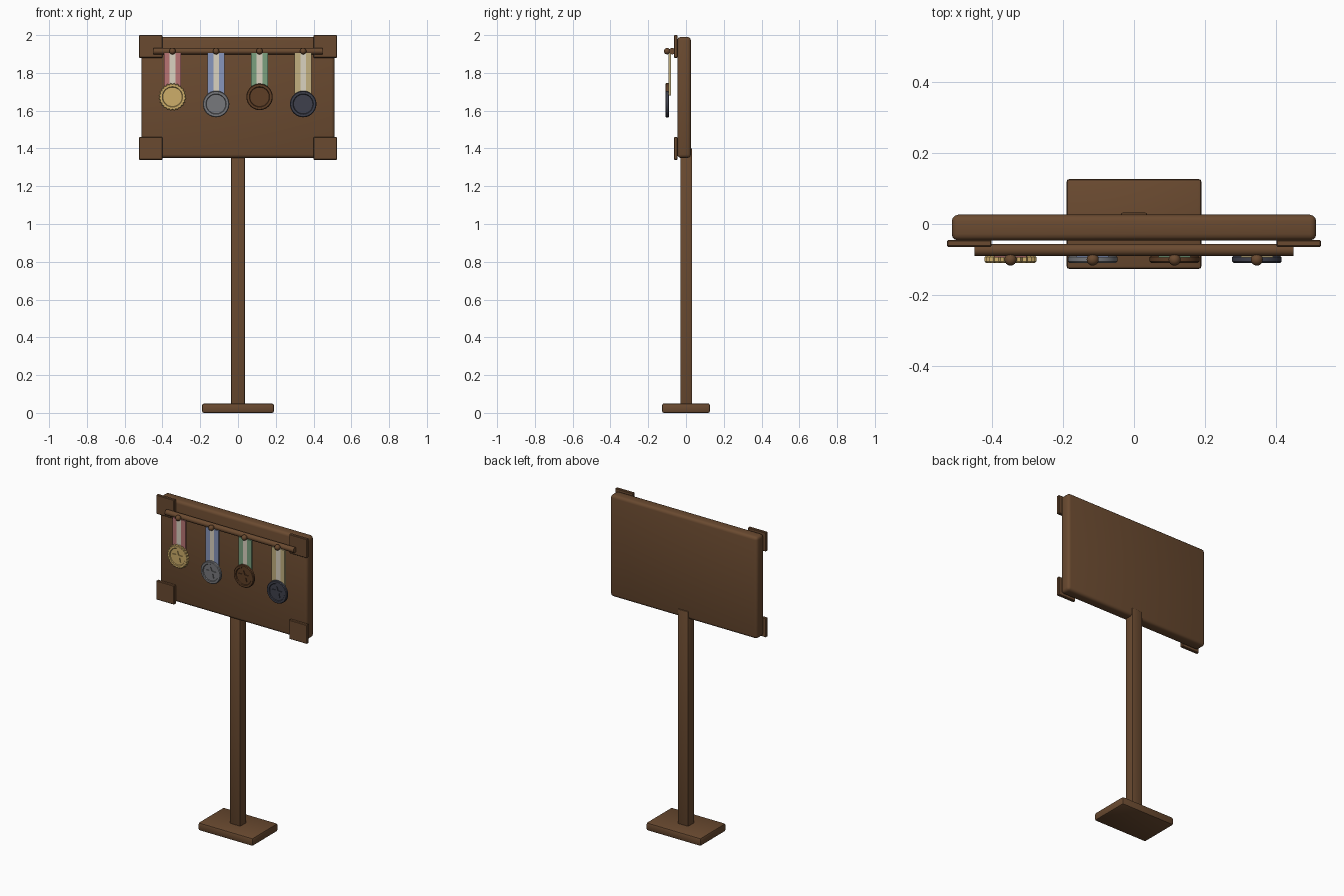
import bpy, bmesh, math
from mathutils import Matrix

if "Cube" in bpy.data.objects:
    bpy.data.objects.remove(bpy.data.objects["Cube"], do_unlink=True)


def material(name, hex_code):
    rgb = [int(hex_code[i:i + 2], 16) / 255 for i in (0, 2, 4)]
    col = [c / 12.92 if c < 0.04 else ((c + 0.055) / 1.055) ** 2.4 for c in rgb] + [1]
    m = bpy.data.materials.new(name)
    m.use_nodes = True
    m.diffuse_color = col
    bsdf = m.node_tree.nodes["Principled BSDF"]
    bsdf.inputs["Base Color"].default_value = col
    bsdf.inputs["Roughness"].default_value = 0.7
    return m


wood = material("brown wood", "6A4A30")
cream = material("cream ribbon", "DAD2C0")


def finish(bm, name, mats, smooth=True):
    bmesh.ops.recalc_face_normals(bm, faces=bm.faces)
    me = bpy.data.meshes.new(name)
    bm.to_mesh(me)
    bm.free()
    ob = bpy.data.objects.new(name, me)
    bpy.context.collection.objects.link(ob)
    for m in mats:
        me.materials.append(m)
    if smooth:
        bpy.ops.object.select_all(action='DESELECT')
        ob.select_set(True)
        bpy.context.view_layer.objects.active = ob
        bpy.ops.object.shade_smooth_by_angle(angle=math.radians(35))
    return ob


def box(name, lo, hi, bevel, segments=2):
    bm = bmesh.new()
    size = [b - a for a, b in zip(lo, hi)]
    mid = [(a + b) / 2 for a, b in zip(lo, hi)]
    bmesh.ops.create_cube(bm, size=1, matrix=Matrix.Translation(mid) @ Matrix.Diagonal((*size, 1)))
    bmesh.ops.bevel(bm, geom=bm.edges[:], offset=bevel, segments=segments,
                    profile=0.5, affect='EDGES')
    return finish(bm, name, [wood])


# Stand and board
box("base", (-0.19, -0.127, 0), (0.19, 0.127, 0.05), 0.01)
box("post", (-0.037, -0.03, 0.04), (0.037, 0.032, 1.4), 0.005)
box("board", (-0.512, -0.046, 1.35), (0.512, 0.026, 1.99), 0.018, 3)

# Corner plates
for side, sx in (("right", -1), ("left", 1)):
    for level, z in (("lower", 1.34), ("upper", 1.88)):
        x = sorted((sx * 0.4, sx * 0.525))
        box(f"{level}_{side}_corner_plate", (x[0], -0.064, z), (x[1], -0.045, z + 0.12), 0.003, 1)

# Hanging rod
bm = bmesh.new()
bmesh.ops.create_cone(bm, cap_ends=True, segments=16, radius1=0.017, radius2=0.017, depth=0.896,
                      matrix=Matrix.Translation((0, -0.073, 1.915)) @ Matrix.Rotation(math.pi / 2, 4, 'Y'))
finish(bm, "hanging_rod", [wood])


def knob(name, x):
    bm = bmesh.new()
    bmesh.ops.create_uvsphere(bm, u_segments=16, v_segments=10, radius=0.017,
                              matrix=Matrix.Translation((x, -0.1, 1.915)))
    finish(bm, name, [wood])


def ribbon(name, x, z, cloth):
    # Three equal vertical stripes, the middle one cream
    bm = bmesh.new()
    for i in (-1, 0, 1):
        made = bmesh.ops.create_cube(bm, size=1, matrix=Matrix.Translation(
            (x + i * 0.03, -0.087, (1.905 + z) / 2)) @ Matrix.Diagonal((0.03, 0.013, 1.905 - z, 1)))
        for f in {f for v in made["verts"] for f in v.link_faces}:
            f.material_index = int(i == 0)
    finish(bm, name, [cloth, cream], smooth=False)


def medal(name, x, z, metal, toothed):
    bm = bmesh.new()
    n = 48
    # Lathed disc: back, edge, raised rim, recessed face
    profile = [(0.066, -0.09), (0.07, -0.093), (0.07, -0.105), (0.066, -0.109),
               (0.054, -0.109), (0.051, -0.104)]
    rings = []
    for k, (r, y) in enumerate(profile):
        ring = []
        for i in range(n):
            a = 2 * math.pi * i / n
            rr = r + (0.004 if i % 2 else -0.002) * (toothed and k < 4)
            ring.append(bm.verts.new((x + rr * math.cos(a), y, z + rr * math.sin(a))))
        rings.append(ring)
    for a, b in zip(rings, rings[1:]):
        for i in range(n):
            j = (i + 1) % n
            bm.faces.new((a[i], a[j], b[j], b[i]))
    bm.faces.new(rings[0])
    bm.faces.new(rings[-1])
    # Raised five-pointed star
    star = []
    for y in (-0.103, -0.109):
        star.append([])
        for i in range(10):
            a = math.pi / 2 + i * math.pi / 5
            r = 0.016 if i % 2 else 0.037
            star[-1].append(bm.verts.new((x + r * math.cos(a), y, z + r * math.sin(a))))
    for i in range(10):
        j = (i + 1) % 10
        bm.faces.new((star[0][i], star[0][j], star[1][j], star[1][i]))
    for s in star:
        bm.faces.new(s)
    finish(bm, name, [metal])


# Four medals on striped ribbons
awards = [
    ("gold", "CDAE6A", "red", "B87474", -0.347, 1.673),
    ("silver", "77787C", "blue", "8796BC", -0.116, 1.635),
    ("bronze", "5E3E26", "green", "7BA17F", 0.114, 1.673),
    ("iron", "3E404C", "tan", "C2B080", 0.345, 1.635),
]
for metal, mcol, cloth, ccol, x, z in awards:
    knob(f"{metal}_knob", x)
    ribbon(f"{cloth}_ribbon", x, z + 0.045, material(f"{cloth} ribbon", ccol))
    medal(f"{metal}_medal", x, z, material(f"{metal} metal", mcol), metal == "gold")
